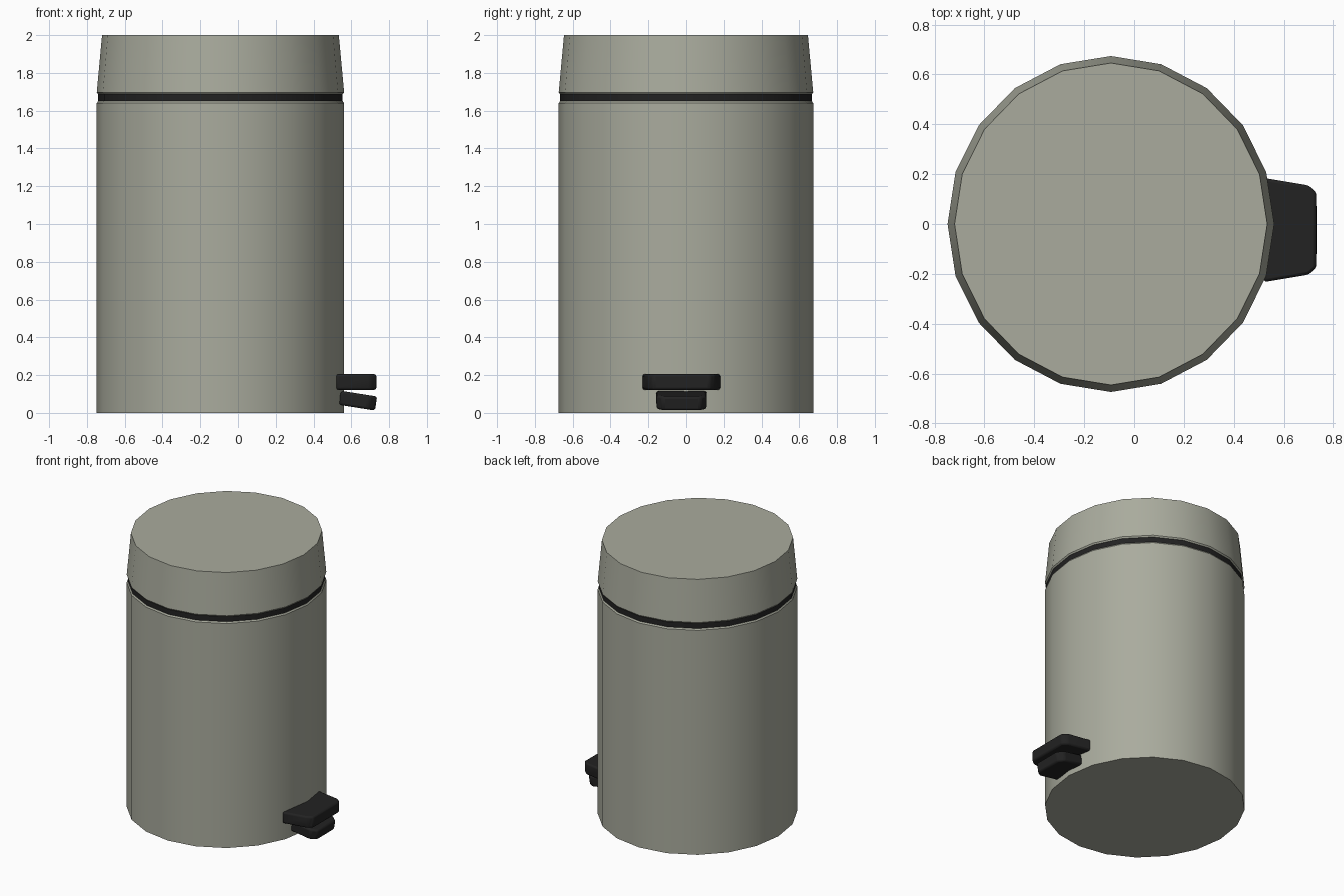
import bpy, bmesh, math
from mathutils import Matrix

if "Cube" in bpy.data.objects:
    bpy.data.objects.remove(bpy.data.objects["Cube"])

CX, RX, RY, SIDES = -0.093, 0.655, 0.674, 20


def material(name, rgb):
    m = bpy.data.materials.new(name)
    m.diffuse_color = (*rgb, 1)
    m.use_nodes = True
    m.node_tree.nodes["Principled BSDF"].inputs["Base Color"].default_value = m.diffuse_color
    return m


GREY = material("warm grey metal", (0.40, 0.41, 0.34))
BLACK = material("black plastic", (0.016, 0.016, 0.016))


def finish(name, bm, mat, angle):
    bmesh.ops.recalc_face_normals(bm, faces=bm.faces)
    me = bpy.data.meshes.new(name)
    bm.to_mesh(me)
    bm.free()
    me.materials.append(mat)
    ob = bpy.data.objects.new(name, me)
    bpy.context.collection.objects.link(ob)
    bpy.ops.object.select_all(action='DESELECT')
    ob.select_set(True)
    bpy.context.view_layer.objects.active = ob
    bpy.ops.object.shade_smooth_by_angle(angle=math.radians(angle))
    return ob


def drum(name, profile, mat):
    """Closed oval drum from (inset, height) pairs."""
    bm = bmesh.new()
    rings = []
    for inset, z in profile:
        rings.append([bm.verts.new((CX + (RX - inset) * math.cos(a), (RY - inset) * math.sin(a), z))
                      for a in (2 * math.pi * i / SIDES for i in range(SIDES))])
    for lo, hi in zip(rings, rings[1:]):
        for i in range(SIDES):
            j = (i + 1) % SIDES
            bm.faces.new((lo[i], lo[j], hi[j], hi[i]))
    bm.faces.new(rings[0][::-1])
    bm.faces.new(rings[-1])
    return finish(name, bm, mat, 30)


def plate(name, half, z0, z1, tilt=0.0):
    """Bevelled pedal plate; half = (x, half width) points from bin outwards."""
    yc = -0.024
    outline = [(x, yc - w) for x, w in half] + [(x, yc + w) for x, w in reversed(half)]
    bm = bmesh.new()
    face = bm.faces.new([bm.verts.new((x, y, z0)) for x, y in outline])
    new = bmesh.ops.extrude_face_region(bm, geom=[face])["geom"]
    bmesh.ops.translate(bm, vec=(0, 0, z1 - z0), verts=[v for v in new if isinstance(v, bmesh.types.BMVert)])
    pivot = Matrix.Translation((half[0][0], 0, z1))
    bmesh.ops.transform(bm, matrix=pivot @ Matrix.Rotation(tilt, 4, 'Y') @ pivot.inverted(), verts=bm.verts)
    ob = finish(name, bm, BLACK, 35)
    bev = ob.modifiers.new("soft edges", 'BEVEL')
    bev.width, bev.segments, bev.limit_method = 0.012, 2, 'ANGLE'
    return ob


# Bin body, dark seal and tapered lid
drum("bin_body", [(0, 0), (0, 1.64), (0.007, 1.65)], GREY)
drum("lid_seal", [(0.008, 1.645), (0.008, 1.695)], BLACK)
drum("lid", [(0.007, 1.687), (0, 1.697), (0.028, 2.0)], GREY)

# Foot pedal and its guard
plate("pedal_guard", [(0.52, 0.209), (0.70, 0.179), (0.733, 0.150)], 0.122, 0.205)
plate("foot_pedal", [(0.545, 0.134), (0.70, 0.132), (0.739, 0.100)], 0.042, 0.117, math.radians(9))
